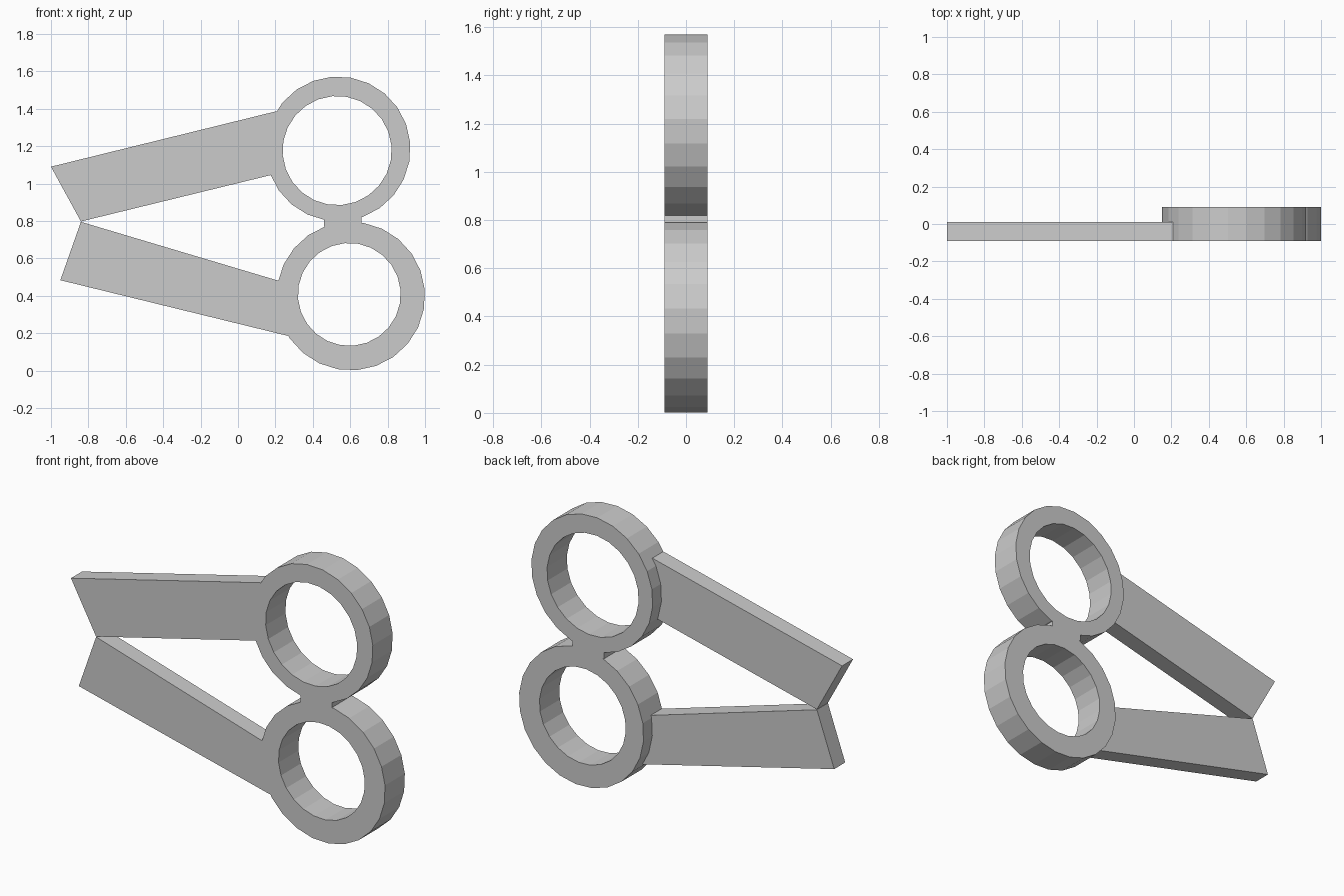
import bpy
import bmesh
from math import cos, sin, radians, tau

if "Cube" in bpy.data.objects:
    bpy.data.objects.remove(bpy.data.objects["Cube"])

FRONT, RING_BACK, BLADE_BACK = -0.09, 0.09, 0.01


def finish(name, bm):
    bmesh.ops.recalc_face_normals(bm, faces=bm.faces)
    mesh = bpy.data.meshes.new(name)
    bm.to_mesh(mesh)
    bm.free()
    obj = bpy.data.objects.new(name, mesh)
    bpy.context.collection.objects.link(obj)
    return obj


def extrude_y(bm, faces, depth):
    """Turn front-facing sheets into solids reaching back along +y."""
    result = bmesh.ops.extrude_face_region(bm, geom=faces, use_keep_orig=True)
    verts = [g for g in result["geom"] if isinstance(g, bmesh.types.BMVert)]
    bmesh.ops.translate(bm, verts=verts, vec=(0, depth, 0))


def plate(name, outline, back):
    bm = bmesh.new()
    face = bm.faces.new([bm.verts.new((x, FRONT, z)) for x, z in outline])
    extrude_y(bm, [face], back - FRONT)
    return finish(name, bm)


def ring(name, outer, inner, phase, sides=24):
    """Flat-sided finger ring; outer and inner are (x, z, radius)."""
    bm = bmesh.new()

    def loop(x, z, r):
        angles = [radians(phase) + tau * i / sides for i in range(sides)]
        return [bm.verts.new((x + r * cos(a), FRONT, z + r * sin(a))) for a in angles]

    a, b = loop(*outer), loop(*inner)
    faces = []
    for i in range(sides):
        j = (i + 1) % sides
        faces.append(bm.faces.new((a[i], a[j], b[j], b[i])))
    extrude_y(bm, faces, RING_BACK - FRONT)
    return finish(name, bm)


# Finger rings
ring("upper_finger_ring", (0.535, 1.185, 0.387), (0.53, 1.176, 0.292), 5)
ring("lower_finger_ring", (0.603, 0.398, 0.397), (0.595, 0.407, 0.275), 5)

# Small bridge where the rings touch
plate("ring_bridge", [(0.46, 0.77), (0.66, 0.785), (0.66, 0.82), (0.46, 0.81)], RING_BACK)

# Thin blades, flush with the front of the rings and meeting at one corner
plate("upper_blade", [(-1.0, 1.09), (-0.84, 0.797), (0.155, 1.04), (0.2, 1.05),
                      (0.24, 1.39), (0.2, 1.385)], BLADE_BACK)
plate("lower_blade", [(-0.95, 0.483), (0.26, 0.187), (0.29, 0.18),
                      (0.24, 0.475), (0.2, 0.485), (-0.84, 0.795)], BLADE_BACK)
